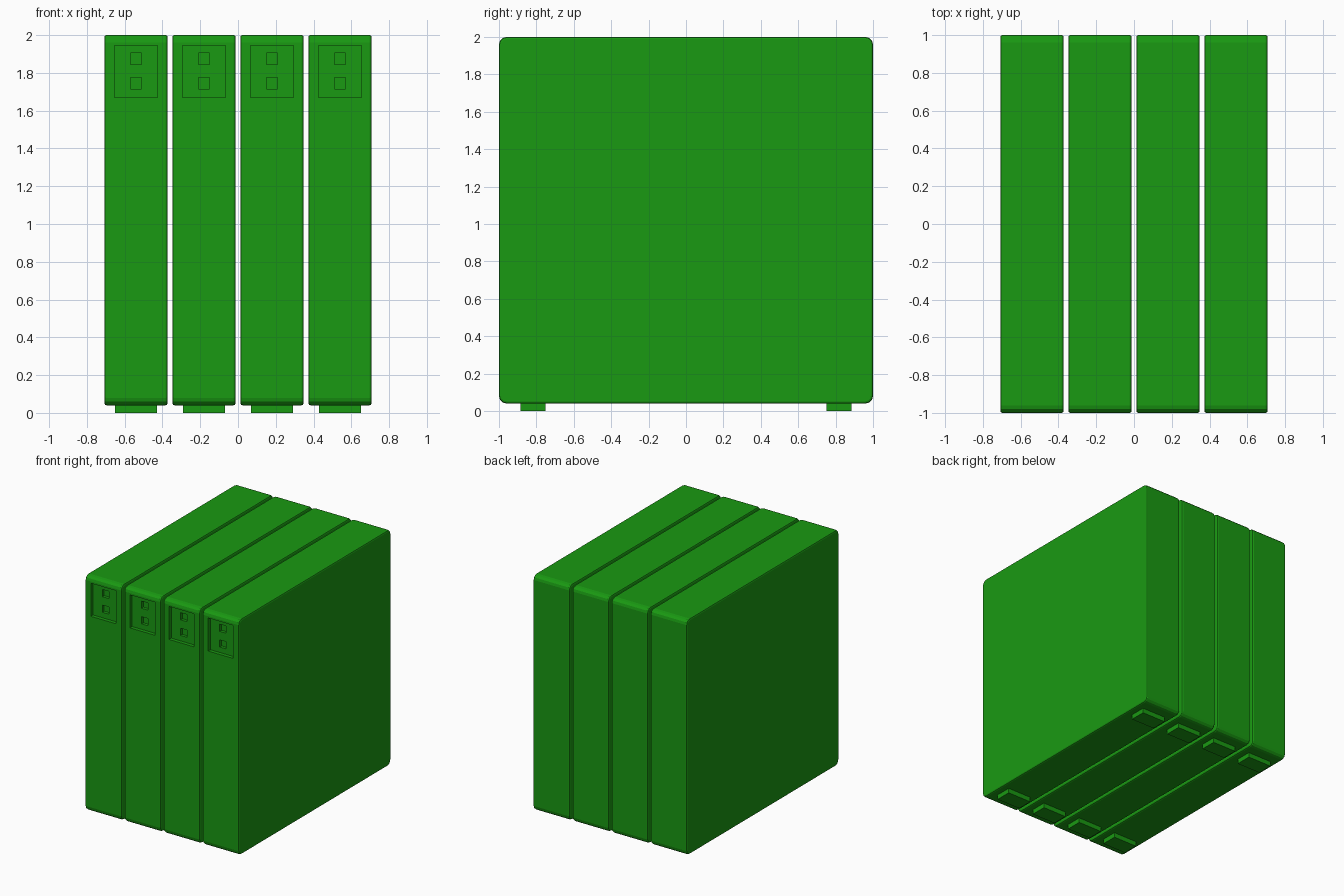
import bpy, bmesh
from mathutils import Vector

if "Cube" in bpy.data.objects:
    bpy.data.objects.remove(bpy.data.objects["Cube"])

green = bpy.data.materials.new("green_plastic")
green.diffuse_color = (0.01, 0.32, 0.006, 1)
green.use_nodes = True
green.node_tree.nodes["Principled BSDF"].inputs["Base Color"].default_value = green.diffuse_color


def box(name, x, y, z):
    """Axis-aligned box from (min, max) ranges."""
    bm = bmesh.new()
    bmesh.ops.create_cube(bm, size=1)
    for v in bm.verts:
        v.co = Vector([r[0] + (c + 0.5) * (r[1] - r[0]) for c, r in zip(v.co, (x, y, z))])
    me = bpy.data.meshes.new(name)
    bm.to_mesh(me)
    bm.free()
    me.materials.append(green)
    ob = bpy.data.objects.new(name, me)
    bpy.context.collection.objects.link(ob)
    return ob


# Slim case: rounded side outline, then a fine bevel around both side faces
case = box("case_master", (-0.168, 0.168), (-1, 1), (0.04, 2))
bm = bmesh.new()
bm.from_mesh(case.data)
corners = [e for e in bm.edges if abs(e.verts[0].co.x - e.verts[1].co.x) > 0.1]
bmesh.ops.bevel(bm, geom=corners, offset=0.04, segments=3, profile=0.5, affect='EDGES')
rims = [e for e in bm.edges if abs(e.verts[0].co.x - e.verts[1].co.x) < 1e-4]
bmesh.ops.bevel(bm, geom=rims, offset=0.012, segments=2, profile=0.5, affect='EDGES')
bm.to_mesh(case.data)
bm.free()

# Recessed front panel with two square ports
cutters = [box("panel_cutter", (-0.115, 0.115), (-1.1, -0.97), (1.67, 1.945))]
for z in (1.745, 1.875):
    cutters.append(box("port_cutter", (-0.03, 0.03), (-1.1, -0.945), (z - 0.03, z + 0.03)))
for c in cutters:
    c.hide_render = True
    m = case.modifiers.new("cut", 'BOOLEAN')
    m.operation, m.solver, m.object = 'DIFFERENCE', 'EXACT', c

dg = bpy.context.evaluated_depsgraph_get()
case_mesh = bpy.data.meshes.new_from_object(case.evaluated_get(dg))
for ob in [case] + cutters:
    bpy.data.objects.remove(ob)

# Four identical units side by side, each on a front and a back foot
for i in range(4):
    x = -0.54 + 0.36 * i
    unit = bpy.data.objects.new(f"case_{i + 1}", case_mesh)
    unit.location.x = x
    bpy.context.collection.objects.link(unit)
    for side, y in (("front", (-0.885, -0.75)), ("back", (0.75, 0.885))):
        box(f"{side}_foot_{i + 1}", (x - 0.11, x + 0.11), y, (0, 0.045))
